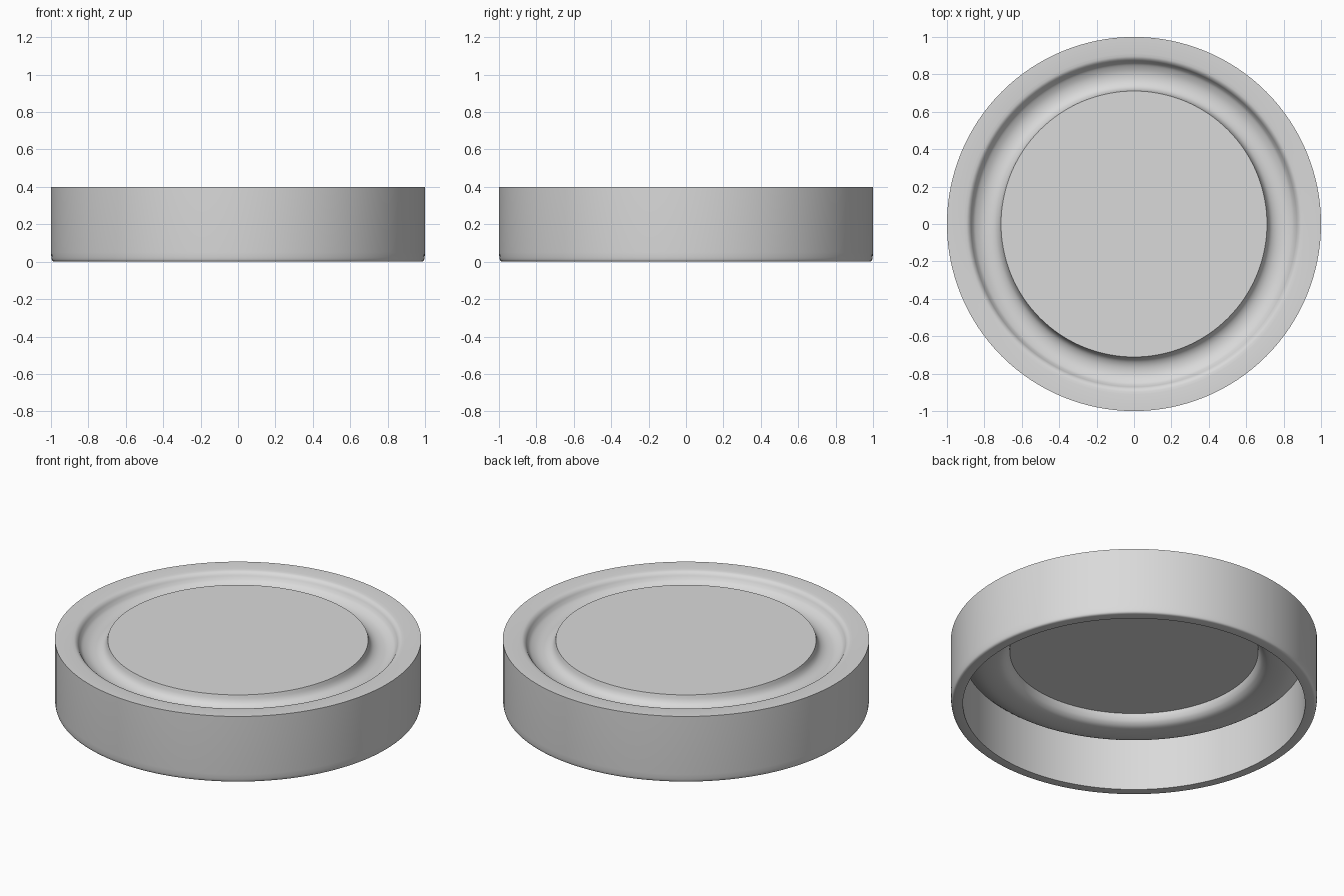
import bpy, bmesh, math
from mathutils import Vector

if "Cube" in bpy.data.objects:
    bpy.data.objects.remove(bpy.data.objects["Cube"])

SEGMENTS = 128


def smooth_curve(pts, steps=4):
    """Catmull-Rom curve through (radius, height) points."""
    p = [Vector(q) for q in pts]
    p = [2 * p[0] - p[1]] + p + [2 * p[-1] - p[-2]]
    out = []
    for i in range(1, len(p) - 2):
        a, b, c, d = p[i - 1:i + 3]
        for s in range(steps):
            t = s / steps
            out.append(0.5 * (2 * b + (c - a) * t + (2 * a - 5 * b + 4 * c - d) * t ** 2
                              + (3 * b - a - 3 * c + d) * t ** 3))
    return out + [p[-2]]


def lathe(name, profile, material):
    """Spin a profile around the z axis into a closed solid."""
    bm = bmesh.new()
    verts = [bm.verts.new((r, 0, z)) for r, z in profile]
    edges = [bm.edges.new(pair) for pair in zip(verts, verts[1:])]
    bmesh.ops.spin(bm, geom=verts + edges, cent=(0, 0, 0), axis=(0, 0, 1),
                   angle=2 * math.pi, steps=SEGMENTS)
    bmesh.ops.remove_doubles(bm, verts=bm.verts, dist=1e-4)
    bmesh.ops.recalc_face_normals(bm, faces=bm.faces)
    mesh = bpy.data.meshes.new(name)
    bm.to_mesh(mesh)
    bm.free()
    mesh.materials.append(material)
    obj = bpy.data.objects.new(name, mesh)
    bpy.context.collection.objects.link(obj)
    bpy.context.view_layer.objects.active = obj
    obj.select_set(True)
    bpy.ops.object.shade_smooth_by_angle(angle=math.radians(30))
    return obj


grey = bpy.data.materials.new("light grey")
grey.diffuse_color = (0.7, 0.7, 0.7, 1)
grey.use_nodes = True
grey.node_tree.nodes["Principled BSDF"].inputs["Base Color"].default_value = grey.diffuse_color

# Ring groove on the top, from the outer lip to the raised disc edge
groove = smooth_curve([(0.91, 0.4), (0.89, 0.396), (0.876, 0.385), (0.865, 0.367),
                       (0.85, 0.35), (0.82, 0.335), (0.79, 0.33), (0.76, 0.334),
                       (0.735, 0.347), (0.72, 0.367), (0.711, 0.395)])
# Matching bulge under the groove
bulge = smooth_curve([(0.678, 0.331), (0.685, 0.307), (0.7, 0.284), (0.73, 0.268),
                      (0.79, 0.264), (0.85, 0.271), (0.9, 0.291), (0.934, 0.317)])
# Rounded bottom edge of the rim
foot = smooth_curve([(0.982, 0.0), (0.99, 0.003), (0.995, 0.01), (0.998, 0.025), (1.0, 0.05)], 2)

profile = [(0, 0.331)] + bulge + [(0.934, 0)] + foot + [(1, 0.4)] + groove + [(0, 0.395)]
lathe("lid", profile, grey)
